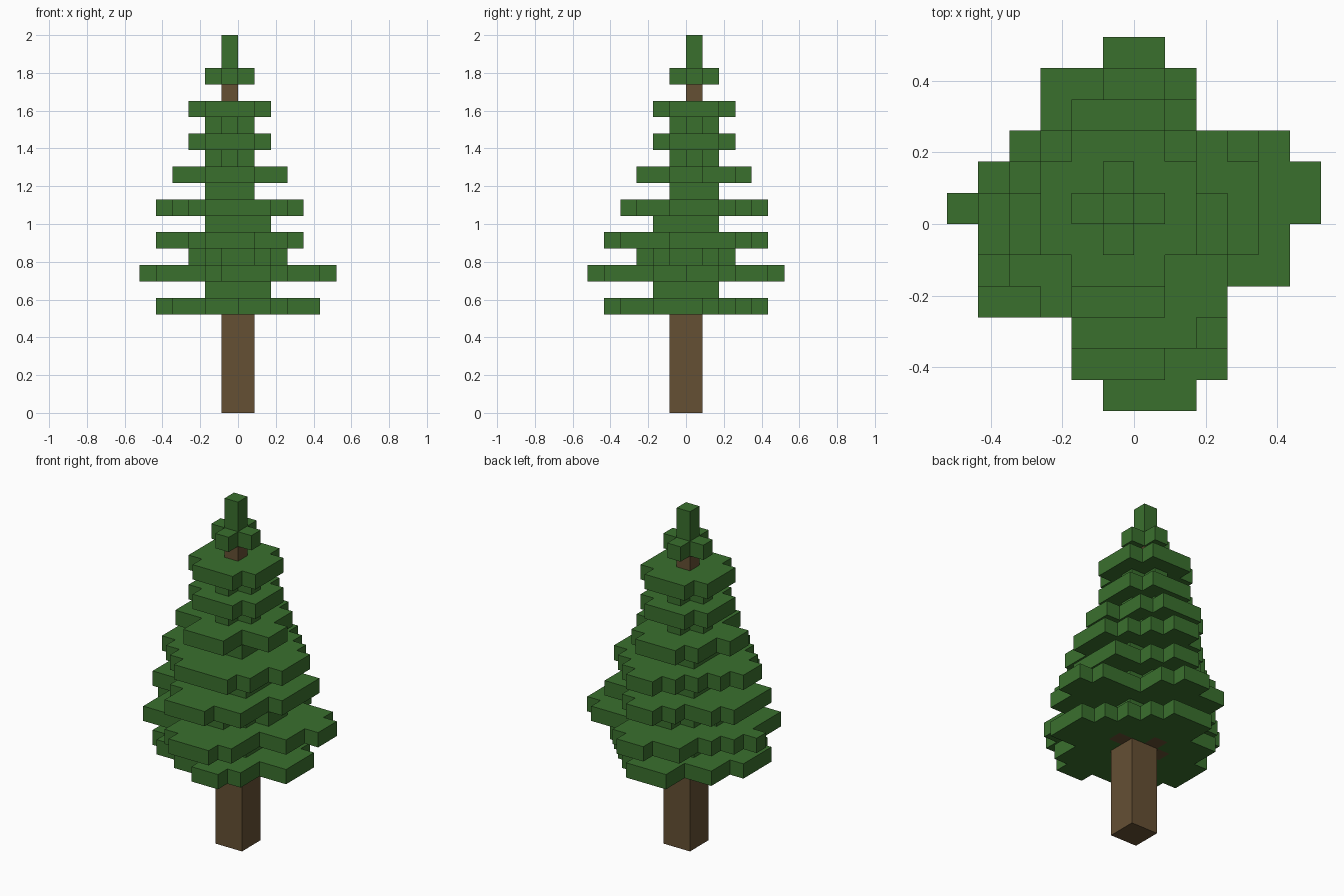
import bpy
import bmesh
from mathutils import Vector

cube = bpy.data.objects.get("Cube")
if cube:
    bpy.data.objects.remove(cube, do_unlink=True)

LAYERS = 23
UNIT = 2 / LAYERS  # edge of one block


def make_material(name, color):
    mat = bpy.data.materials.new(name)
    mat.use_nodes = True
    mat.diffuse_color = color
    mat.node_tree.nodes["Principled BSDF"].inputs["Base Color"].default_value = color
    return mat


green = make_material("needle green", (0.042, 0.162, 0.027, 1))
brown = make_material("bark brown", (0.130, 0.080, 0.034, 1))

parts = []      # (name, material, blocks)
solid = set()   # every occupied block, used to skip buried faces


def add_part(name, material, bottom, *rectangles, height=1):
    """Union of block rectangles (x from, x to, y from, y to) on one layer."""
    blocks = {(x, y, z)
              for x0, x1, y0, y1 in rectangles
              for x in range(x0, x1)
              for y in range(y0, y1)
              for z in range(bottom, bottom + height)} - solid
    solid.update(blocks)
    parts.append((name, material, blocks))


def build(name, material, blocks):
    bm = bmesh.new()
    corners = {}

    def corner(point):
        key = tuple(round(2 * c) for c in point)
        if key not in corners:
            corners[key] = bm.verts.new(point * UNIT)
        return corners[key]

    for block in sorted(blocks):
        center = Vector(block) + Vector((0.5, 0.5, 0.5))
        for axis in range(3):
            for sign in (-1, 1):
                n = Vector((0, 0, 0))
                n[axis] = sign
                if tuple(int(b + d) for b, d in zip(block, n)) in solid:
                    continue
                u = Vector((0, 0, 0))
                u[(axis + 1) % 3] = 1
                v = n.cross(u)
                bm.faces.new([corner(center + (n + a * u + b * v) / 2)
                              for a, b in ((-1, -1), (1, -1), (1, 1), (-1, 1))])
    mesh = bpy.data.meshes.new(name)
    bm.to_mesh(mesh)
    bm.free()
    mesh.materials.append(material)
    obj = bpy.data.objects.new(name, mesh)
    bpy.context.collection.objects.link(obj)


# Trunk, the cross of branch stubs above it, and the thin upper stem
cross = ((-2, 1, 0, 1), (-1, 0, -1, 2))
stem = (-1, 0, 0, 1)
add_part("trunk", brown, 0, (-1, 1, -1, 1), height=6)
add_part("branch_stubs", brown, 6, (-2, 2, 0, 1), (-1, 0, -2, 2))
add_part("upper_stem", brown, 7, stem, height=13)

# Wide bough tiers, from the bottom up
add_part("bough_tier_lowest", green, 6,
         (-5, 5, -2, 1), (-4, 4, -2, 2), (-4, 3, -3, 3),
         (-2, 3, -4, 2), (0, 2, -5, 0), (-2, 2, 0, 4), (-2, 1, 0, 5))
add_part("bough_tier_widest", green, 8,
         (-1, 1, 0, 6), (-3, 2, 0, 5), (-4, 5, -2, 3), (-5, 6, 0, 2),
         (-6, 0, 0, 1), (-5, 5, -2, 2), (-5, 3, -3, 0), (-2, 3, -5, 0),
         (-1, 2, -6, 0))
add_part("bough_tier_low", green, 10,
         (-5, 4, -1, 2), (-5, 3, -2, 2), (-4, 4, 0, 3), (-3, 3, -3, 3),
         (-2, 3, -4, 0), (-2, 1, -5, 0), (-2, 2, 0, 4), (-1, 1, 0, 5))
add_part("bough_tier_middle", green, 12,
         (-5, 4, -1, 1), (-4, 4, -1, 2), (-4, 3, -2, 2), (-3, 3, -3, 3),
         (-2, 2, -4, 4), (-1, 1, 0, 5))
add_part("bough_tier_upper", green, 14,
         (-4, 3, -1, 1), (-3, 2, -1, 3), (-2, 1, -3, 4))
for layer, label in ((16, "high"), (18, "highest")):
    add_part("bough_tier_" + label, green, layer, (-3, 2, -1, 2), (-2, 1, -2, 3))

# Narrow foliage between the tiers
for layer in (7, 11):
    add_part("inner_foliage", green, layer, (-2, 2, -2, 2))
add_part("inner_foliage", green, 9,
         (-3, 3, -1, 1), (-2, 2, -2, 2), (-1, 1, -3, 3))
add_part("inner_foliage", green, 13, (-2, 1, -1, 2))
for layer in (15, 17):
    add_part("inner_foliage", green, layer, *cross)

# Crown and tip
add_part("crown_cross", green, 20, *cross)
add_part("tree_tip", green, 21, stem, height=2)

for part in parts:
    build(*part)
